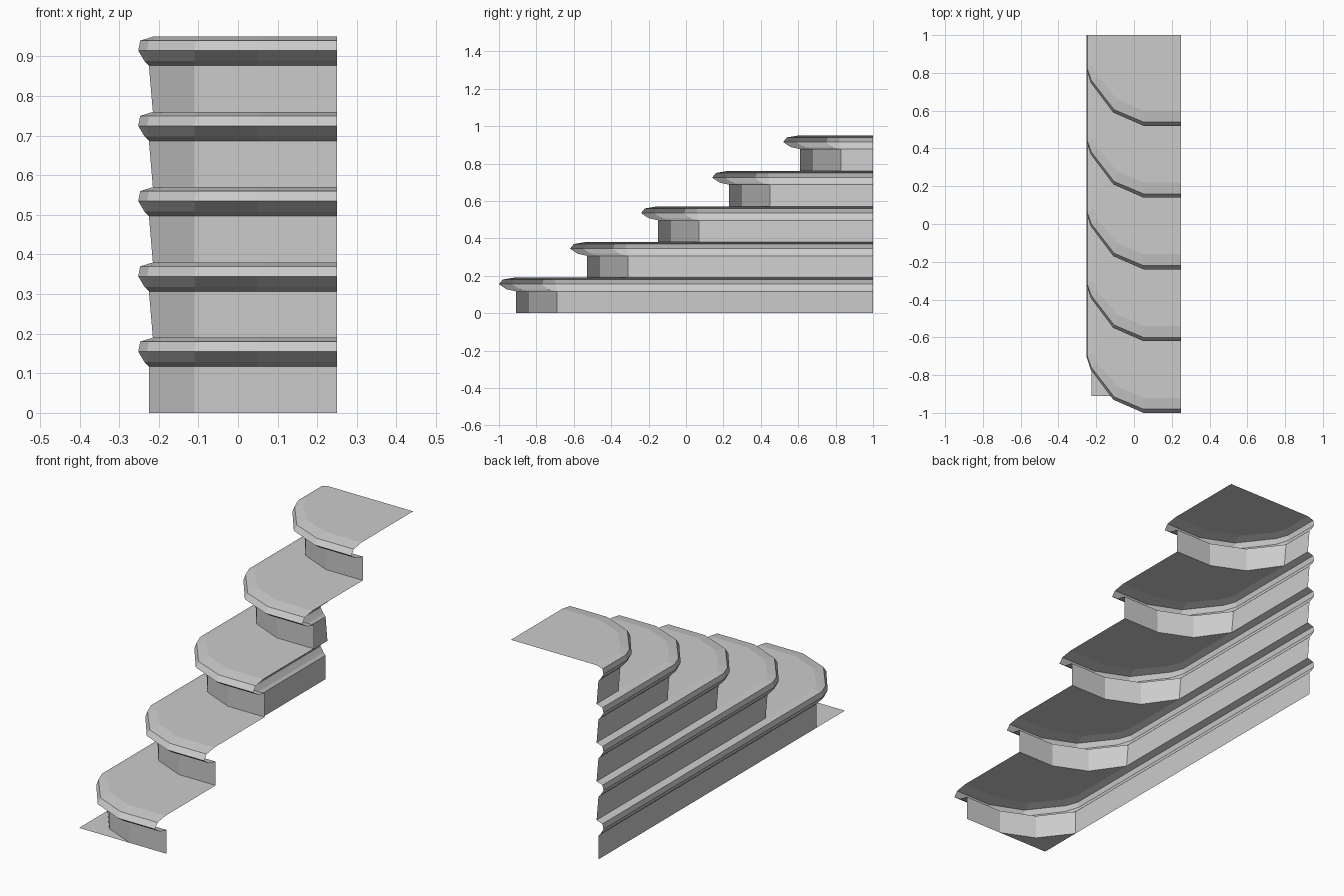
import bpy
import bmesh

cube = bpy.data.objects.get("Cube")
if cube:
    bpy.data.objects.remove(cube, do_unlink=True)

STEPS, RUN, RISE, BACK = 5, 0.38, 0.19, 1.0

stone = bpy.data.materials.new("stone grey")
stone.use_nodes = True
GREY = (0.6, 0.6, 0.6, 1)
stone.diffuse_color = GREY
stone.node_tree.nodes["Principled BSDF"].inputs["Base Color"].default_value = GREY

# Plan outlines of the first step, from the open side round the corner to the flank
RISER = [(0.25, -0.91), (0.05, -0.91), (-0.11, -0.84), (-0.225, -0.69), (-0.225, -0.69)]
FOOT = [(0.25, -0.91), (0.05, -0.91), (-0.11, -0.84), (-0.215, -0.69), (-0.215, -0.69)]
LIP = [(0.25, -0.96), (0.05, -0.96), (-0.11, -0.89), (-0.227, -0.74), (-0.236, -0.69)]
TIP = [(0.25, -1.0), (0.05, -1.0), (-0.11, -0.93), (-0.23, -0.77), (-0.252, -0.70)]
EDGE = [(0.25, -0.98), (0.05, -0.98), (-0.105, -0.915), (-0.225, -0.76), (-0.247, -0.70)]
INNER = [(0.25, -0.92), (0.05, -0.92), (-0.09, -0.86), (-0.19, -0.74), (-0.215, -0.68)]


def row(outline, step, z):
    """Outline moved to its step and carried along the flank to the back."""
    pts = [(x, y + step * RUN, z + step * RISE) for x, y in outline]
    return pts + [(pts[-1][0], BACK, pts[-1][2])]


def finish(name, bm):
    bmesh.ops.remove_doubles(bm, verts=bm.verts, dist=0.0001)
    mesh = bpy.data.meshes.new(name)
    bm.to_mesh(mesh)
    bm.free()
    mesh.materials.append(stone)
    bpy.context.collection.objects.link(bpy.data.objects.new(name, mesh))


def loft(name, rows):
    """Skin a stack of matching rows with quads."""
    bm = bmesh.new()
    grid = [[bm.verts.new(p) for p in r] for r in rows]
    for low, high in zip(grid, grid[1:]):
        for i in range(len(low) - 1):
            bm.faces.new((low[i], high[i], high[i + 1], low[i + 1]))
    finish(name, bm)


for s in range(STEPS):
    n = s + 1
    # Riser and flank wall
    loft(f"riser_{n}", [row(FOOT if s else RISER, s, 0), row(RISER, s, 0.117)])
    # Projecting moulded edge
    loft(f"nosing_{n}", [row(RISER, s, 0.117), row(LIP, s, 0.128),
                         row(TIP, s, 0.155), row(EDGE, s, 0.18)])
    # Tread up to the next riser, or to the back on the top step
    inner = row(INNER, s, RISE)
    if n < STEPS:
        end = row(FOOT, n, 0)
    else:
        end = [(x, BACK, z) for x, y, z in inner]
    loft(f"tread_{n}", [row(EDGE, s, 0.18), inner, end])

# Floor corner in front of the curved bottom riser
bm = bmesh.new()
corner = [(RISER[3][0], RISER[0][1])] + RISER[1:4]
bm.faces.new([bm.verts.new((x, y, 0)) for x, y in corner])
finish("floor_corner", bm)
